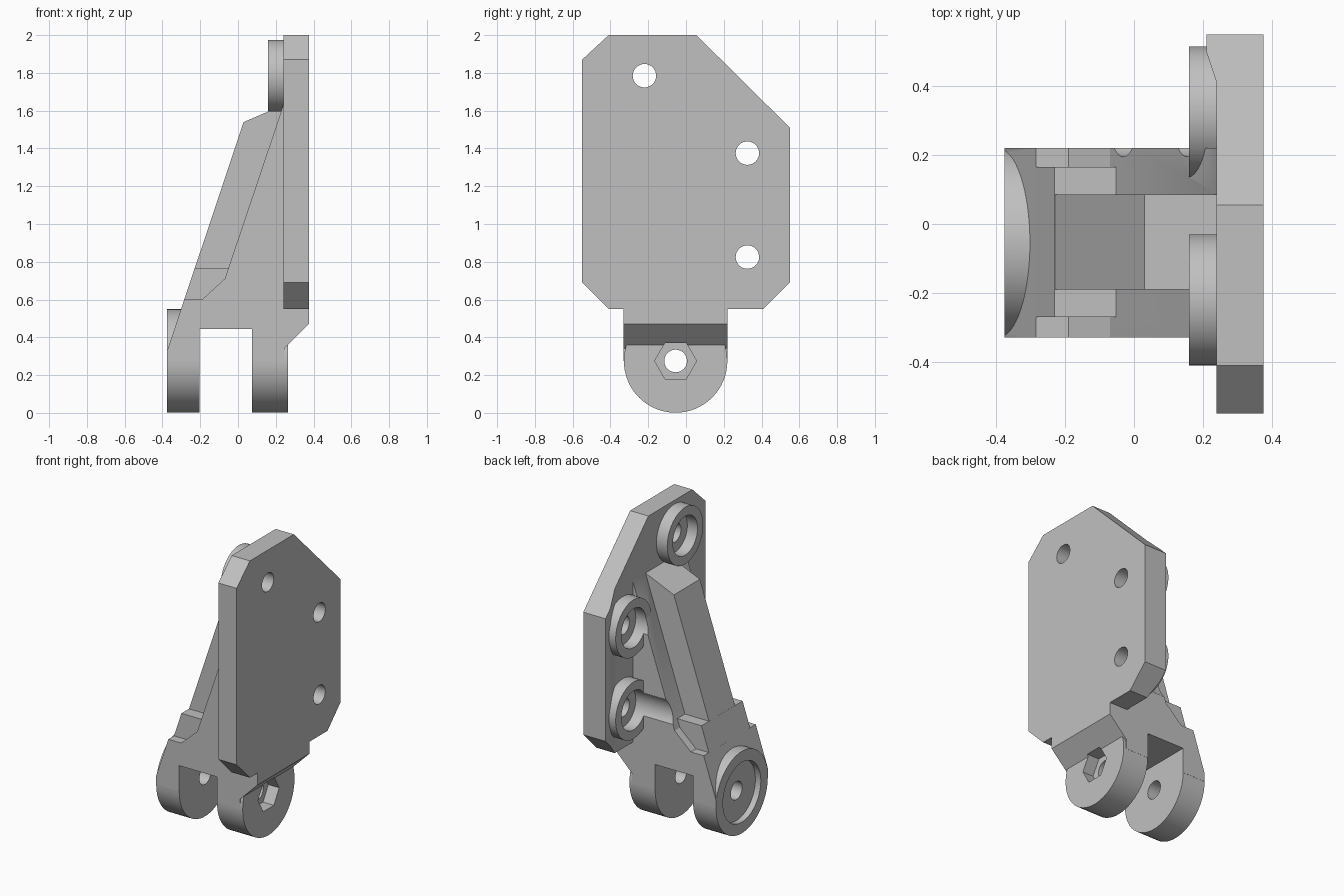
import bpy, bmesh, math
from mathutils import Vector

cube = bpy.data.objects.get("Cube")
if cube:
    bpy.data.objects.remove(cube, do_unlink=True)

grey = bpy.data.materials.new("light_grey")
grey.use_nodes = True
colour = (0.53, 0.53, 0.53, 1)
grey.diffuse_color = colour
grey.node_tree.nodes["Principled BSDF"].inputs["Base Color"].default_value = colour


def prism(name, points, axis, start, end):
    """Extrude a 2D outline along an axis (other two axes in x, y, z order)."""
    def place(p, depth):
        co = list(p)
        co.insert(axis, depth)
        return Vector(co)
    bm = bmesh.new()
    face = bm.faces.new([bm.verts.new(place(p, start)) for p in points])
    out = bmesh.ops.extrude_face_region(bm, geom=[face])
    shift = place((0, 0), end - start)
    verts = [v for v in out["geom"] if isinstance(v, bmesh.types.BMVert)]
    bmesh.ops.translate(bm, verts=verts, vec=shift)
    bmesh.ops.recalc_face_normals(bm, faces=bm.faces)
    mesh = bpy.data.meshes.new(name)
    bm.to_mesh(mesh)
    bm.free()
    mesh.materials.append(grey)
    obj = bpy.data.objects.new(name, mesh)
    bpy.context.collection.objects.link(obj)
    return obj


def disc(name, centre, radius, start, end, sides=64):
    """Round or polygonal bar running along x."""
    ring = [(centre[0] + radius * math.cos(math.tau * i / sides),
             centre[1] + radius * math.sin(math.tau * i / sides)) for i in range(sides)]
    return prism(name, ring, 0, start, end)


def combine(target, tool, operation):
    """Apply a boolean and discard the tool."""
    mod = target.modifiers.new("boolean", "BOOLEAN")
    mod.operation = operation
    mod.solver = "EXACT"
    mod.object = tool
    bpy.context.view_layer.objects.active = target
    bpy.ops.object.modifier_apply(modifier=mod.name)
    bpy.data.objects.remove(tool, do_unlink=True)


# Mounting plate: plan with a thickened rear edge, trimmed to the side outline
bracket = prism("bracket", [(0.24, -0.6), (0.375, -0.6), (0.375, 0.6), (0.21, 0.6),
                            (0.21, 0.5), (0.24, 0.41)], 2, 0, 2.2)
outline = prism("plate_outline", [(-0.55, 0.69), (-0.41, 0.55), (0.41, 0.55), (0.55, 0.69),
                                  (0.55, 1.51), (0.055, 2), (-0.41, 2), (-0.55, 1.87)],
                0, 0.1, 0.5)
combine(bracket, outline, "INTERSECT")

# Arm: full-width side layer, narrower stepped layer and tall central rib
base = [(0.3, 0.5), (-0.318, 0.5)]
arm = prism("arm", [(-0.375, 0.275), (-0.205, 0.275), (-0.205, 0.445), (0.075, 0.445),
                    (0.075, 0.275), (0.245, 0.275), (0.245, 0.34), (0.375, 0.47),
                    (0.375, 0.6), (0.3, 0.6), (0.3, 1.63), (0.24, 1.63), (-0.07, 0.71),
                    (-0.19, 0.6), (-0.285, 0.6), (-0.375, 0.33)], 1, -0.33, 0.22)
step = prism("step", base + [(-0.23, 0.765), (-0.052, 0.765), (0, 0.9), (0.3, 0.9)],
             1, -0.27, 0.165)
rib = prism("rib", base + [(0.03, 1.54), (0.24, 1.63), (0.3, 1.63)], 1, -0.19, 0.085)

# Clevis lugs
pivot = (-0.055, 0.275)
lugs = [disc("outer_lug", pivot, 0.274, -0.375, -0.205),
        disc("inner_lug", pivot, 0.274, 0.075, 0.265)]

# Screw bosses on the inner face of the plate
screws = [(-0.22, 1.785), (0.325, 1.375), (0.325, 0.825)]
bosses = [disc("boss", c, 0.19, 0.16, 0.3) for c in screws]

for part in [arm, step, rib] + lugs + bosses:
    combine(bracket, part, "UNION")

# Keep the clevis slot clear between the lugs
slot = prism("slot", [(-0.205, -0.1), (0.075, -0.1), (0.075, 0.445), (-0.205, 0.445)],
             1, -0.6, 0.6)
combine(bracket, slot, "DIFFERENCE")

# Screw holes with head clearance, pivot hole, round recess and hexagonal nut recess
cutters = [disc("pivot_hole", pivot, 0.06, -1, 1, 32),
           disc("round_recess", pivot, 0.2, -1, -0.335),
           disc("nut_recess", pivot, 0.111, 0.185, 1, 6)]
for c in screws:
    cutters.append(disc("screw_hole", c, 0.062, -1, 1, 32))
    cutters.append(disc("head_clearance", c, 0.13, -1, 0.235))
for cutter in cutters:
    combine(bracket, cutter, "DIFFERENCE")

bracket.select_set(True)
bpy.context.view_layer.objects.active = bracket
bpy.ops.object.shade_smooth_by_angle(angle=math.radians(25))
